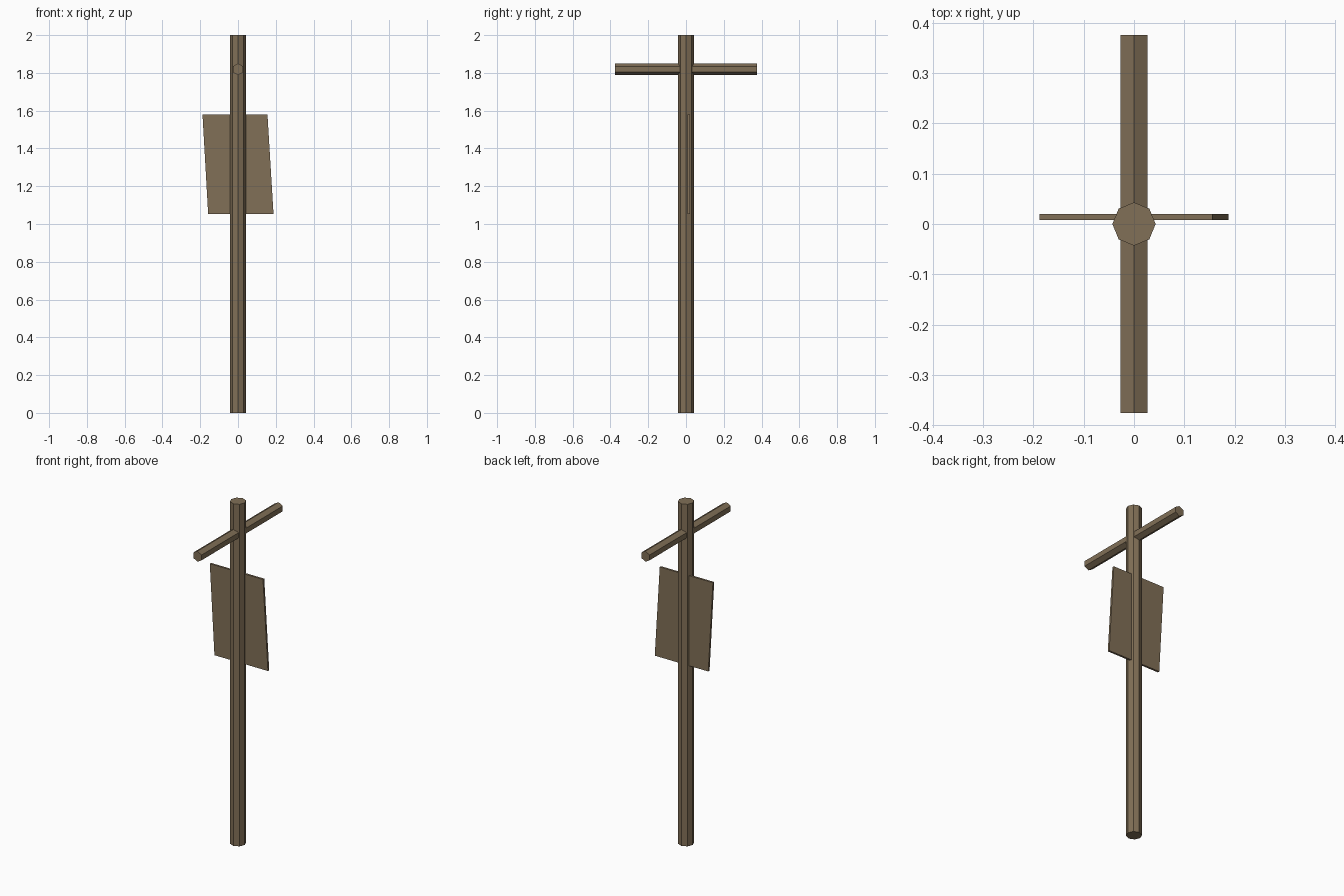
import bpy
from math import radians

if "Cube" in bpy.data.objects:
    bpy.data.objects.remove(bpy.data.objects["Cube"])

wood = bpy.data.materials.new("weathered_wood")
wood.diffuse_color = (0.22, 0.16, 0.095, 1)
wood.use_nodes = True
wood.node_tree.nodes["Principled BSDF"].inputs["Base Color"].default_value = wood.diffuse_color


def beam(name, sides, radius, length, location, rotation=(0, 0, 0)):
    bpy.ops.mesh.primitive_cylinder_add(vertices=sides, radius=radius, depth=length,
                                        location=location, rotation=rotation)
    obj = bpy.context.object
    obj.name = name
    obj.data.materials.append(wood)
    return obj


# Upright octagonal post
beam("post", 8, 0.043, 2.0, (0, 0, 1.0))

# Hexagonal crossbar running front to back, a ridge on top
beam("crossbar", 6, 0.031, 0.75, (0, 0, 1.819), (radians(90), 0, 0))

# Slanted sign board passing through the post
outline = [(-0.158, 1.053), (0.188, 1.053), (0.156, 1.58), (-0.188, 1.58)]
verts = [(x, y, z) for y in (0.008, 0.02) for x, z in outline]
faces = [(0, 1, 2, 3), (7, 6, 5, 4)]
faces += [(i, i + 4, (i + 1) % 4 + 4, (i + 1) % 4) for i in range(4)]
mesh = bpy.data.meshes.new("sign_board")
mesh.from_pydata(verts, [], faces)
mesh.materials.append(wood)
board = bpy.data.objects.new("sign_board", mesh)
bpy.context.collection.objects.link(board)
